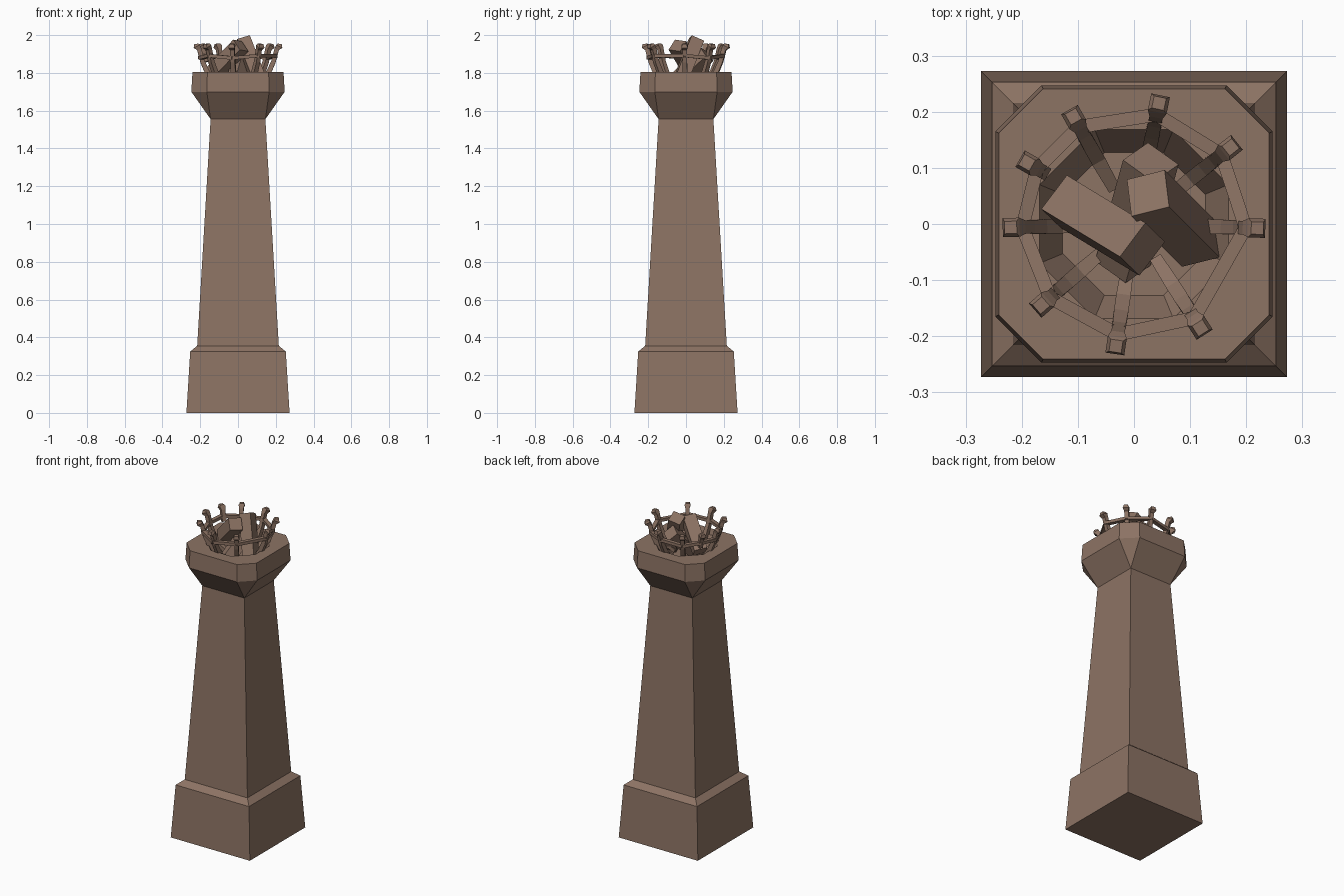
import bpy, bmesh, math
from mathutils import Vector

if "Cube" in bpy.data.objects:
    bpy.data.objects.remove(bpy.data.objects["Cube"])

brown = bpy.data.materials.new("weathered brown")
brown.diffuse_color = (0.265, 0.172, 0.127, 1)
brown.use_nodes = True
brown.node_tree.nodes["Principled BSDF"].inputs["Base Color"].default_value = brown.diffuse_color


def loft(name, rings):
    """Skin a list of closed vertex rings, cap both ends, merge collapsed points."""
    bm = bmesh.new()
    vs = [[bm.verts.new(p) for p in ring] for ring in rings]
    n = len(rings[0])
    for a, b in zip(vs, vs[1:]):
        for i in range(n):
            j = (i + 1) % n
            bm.faces.new((a[i], a[j], b[j], b[i]))
    bm.faces.new(vs[0][::-1])
    bm.faces.new(vs[-1])
    bmesh.ops.remove_doubles(bm, verts=bm.verts, dist=1e-5)
    bmesh.ops.recalc_face_normals(bm, faces=bm.faces)
    me = bpy.data.meshes.new(name)
    bm.to_mesh(me)
    bm.free()
    me.materials.append(brown)
    ob = bpy.data.objects.new(name, me)
    bpy.context.collection.objects.link(ob)
    return ob


def octagon(h, f, z):
    """Square of half-size h whose corners are cut back to f (f = h: plain square)."""
    return [(h, -f, z), (h, f, z), (f, h, z), (-f, h, z),
            (-h, f, z), (-h, -f, z), (-f, -h, z), (f, -h, z)]


def bar(name, a, b, w, h, roll=0.0):
    """Straight rectangular bar from a to b."""
    a, b = Vector(a), Vector(b)
    d = (b - a).normalized()
    s = d.cross(Vector((0, 0, 1))).normalized()
    u = s.cross(d)
    c, n = math.cos(roll), math.sin(roll)
    s, u = s * c + u * n, u * c - s * n
    corners = [(1, 1), (-1, 1), (-1, -1), (1, -1)]
    return loft(name, [[p + s * w * i + u * h * j for i, j in corners] for p in (a, b)])


# Stone pillar: plinth, tapering shaft, flared cap and sunken fire bowl
loft("pillar", [octagon(*r) for r in [
    (0.273, 0.273, 0), (0.253, 0.253, 0.325), (0.216, 0.216, 0.355),
    (0.145, 0.145, 1.555), (0.247, 0.165, 1.70), (0.241, 0.162, 1.805),
    (0.168, 0.07, 1.805), (0.127, 0.053, 1.72)]])

# Basket posts: swept outward from the bowl, slightly irregular
tops = [(0.21, -0.007), (0.17, 0.135), (0.043, 0.208), (-0.105, 0.186), (-0.183, 0.105),
        (-0.215, -0.006), (-0.162, -0.142), (-0.031, -0.21), (0.115, -0.18)]
path = [(0.075, 1.735), (0.135, 1.765), (0.166, 1.81), (0.188, 1.86),
        (0.205, 1.925), (0.219, 1.94), (0.22, 1.954)]
half = [0.011, 0.013, 0.013, 0.012, 0.012, 0.017, 0.011]
angles = [math.atan2(y, x) for x, y in tops]
for k, t in enumerate(angles):
    out = Vector((math.cos(t), math.sin(t), 0))
    side = Vector((-out.y, out.x, 0))
    rings = []
    for i, ((r, z), w) in enumerate(zip(path, half)):
        if k == 4 and i < 3:      # broken post hangs on the hoop
            continue
        q, p = path[max(i - 1, 0)], path[min(i + 1, len(path) - 1)]
        tan = (out * (p[0] - q[0]) + Vector((0, 0, p[1] - q[1]))).normalized()
        nrm = tan.cross(side)
        c = out * r + Vector((0, 0, z))
        rings.append([c + side * w * a + nrm * w * b
                      for a, b in ((1, 1), (-1, 1), (-1, -1), (1, -1))])
    loft("basket_post", rings)

# Hoop segments joining the posts
for k in range(9):
    ends = []
    for j in (k, (k + 1) % 9):
        z = 1.885 + 0.006 * (-1) ** j
        ends.append((0.199 * math.cos(angles[j]), 0.199 * math.sin(angles[j]), z))
    bar("basket_hoop", ends[0], ends[1], 0.012, 0.009)

# Three stacked logs
bar("log_left", (-0.125, 0.04, 1.80), (0.015, -0.045, 1.945), 0.038, 0.036, 0.15)
bar("log_right", (0.115, -0.035, 1.745), (0.025, 0.055, 1.975), 0.036, 0.036, 0.6)
bar("log_back", (-0.02, -0.07, 1.735), (0.03, 0.11, 1.90), 0.036, 0.036, 0.5)
